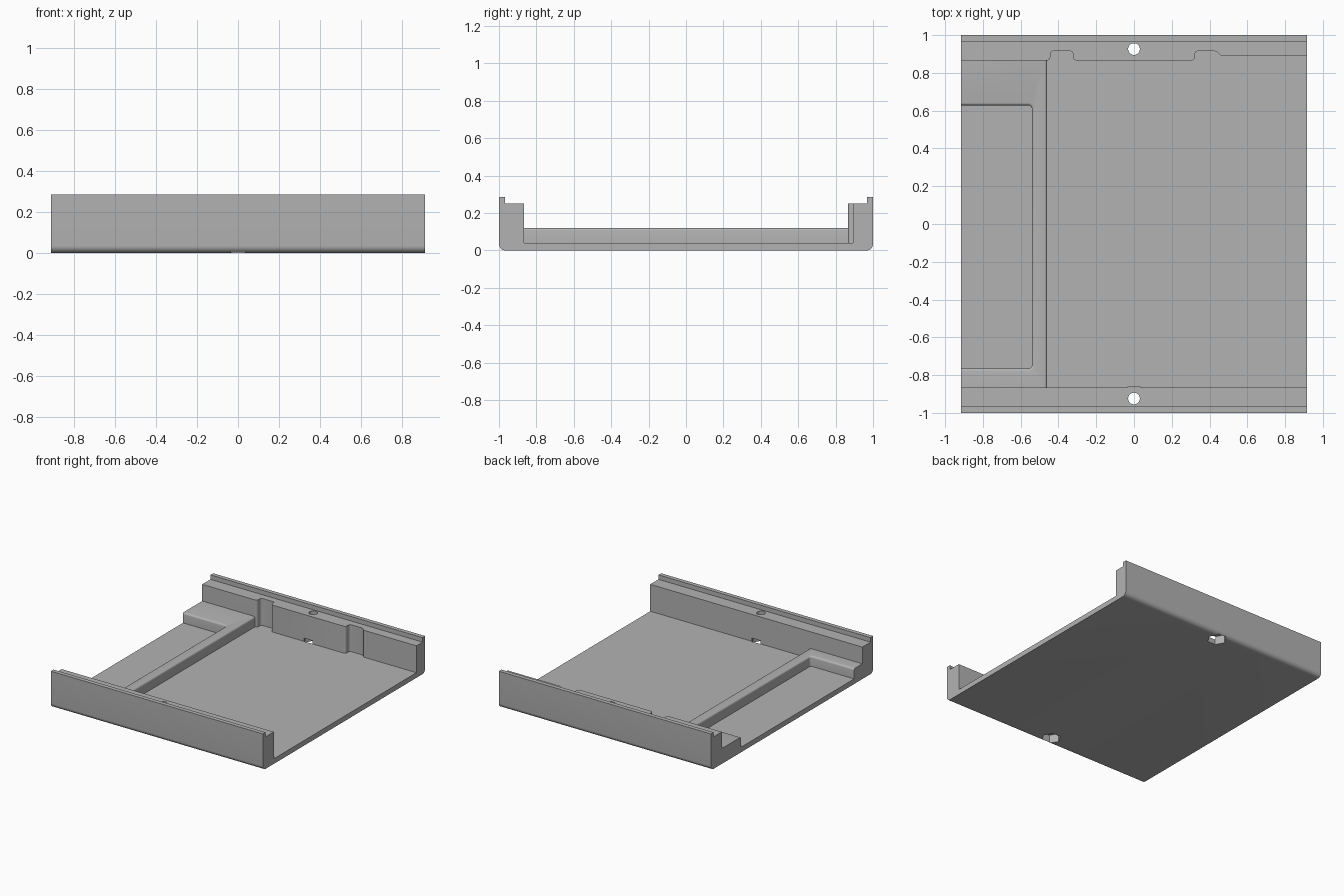
import bpy, bmesh, math

cube = bpy.data.objects.get("Cube")
if cube:
    bpy.data.objects.remove(cube, do_unlink=True)

grey = bpy.data.materials.new("plain grey")
grey.use_nodes = True
colour = (0.45, 0.45, 0.45, 1)
grey.diffuse_color = colour
grey.node_tree.nodes["Principled BSDF"].inputs["Base Color"].default_value = colour

HALF_X = 0.915      # half the width
INNER = 0.866       # inner face of the side walls
FLOOR = 0.04
SHELF = 0.25        # wall top below the outer lip
TOP = 0.285
LIP = 0.967


def prism(name, outline, low, high, rounds=()):
    """Extrude an outline upward; each round is (edge test, radius, segments)."""
    bm = bmesh.new()
    face = bm.faces.new([bm.verts.new((x, y, low)) for x, y in outline])
    new = bmesh.ops.extrude_face_region(bm, geom=[face])["geom"]
    for v in new:
        if isinstance(v, bmesh.types.BMVert):
            v.co.z = high
    bmesh.ops.recalc_face_normals(bm, faces=bm.faces)
    for test, radius, segments in rounds:
        picked = [e for e in bm.edges if test(e.verts[0].co, e.verts[1].co)]
        bmesh.ops.bevel(bm, geom=picked, offset=radius, segments=segments,
                        profile=0.5, affect='EDGES', clamp_overlap=True)
    mesh = bpy.data.meshes.new(name)
    bm.to_mesh(mesh)
    bm.free()
    mesh.materials.append(grey)
    ob = bpy.data.objects.new(name, mesh)
    bpy.context.collection.objects.link(ob)
    return ob


def combine(target, other, operation):
    mod = target.modifiers.new(other.name, 'BOOLEAN')
    mod.operation, mod.solver, mod.object = operation, 'EXACT', other
    bpy.context.view_layer.objects.active = target
    bpy.ops.object.modifier_apply(modifier=mod.name)
    bpy.data.objects.remove(other, do_unlink=True)


def upright(a, b):
    return abs(a.z - b.z) > 0.01


def polygon(y, radius, sides):
    return [(radius * math.cos(math.tau * i / sides),
             y + radius * math.sin(math.tau * i / sides)) for i in range(sides)]


# Tray: cross-section drawn in (y, z), swept along x, lower corners rounded
section = [(-1, 0), (1, 0), (1, TOP), (LIP, TOP), (LIP, FLOOR), (-INNER, FLOOR),
           (-INNER, SHELF), (-LIP, SHELF), (-LIP, TOP), (-1, TOP)]
tray = prism("tray", section, -HALF_X, HALF_X,
             [(lambda a, b: upright(a, b) and abs(a.y) < 0.001, 0.035, 8)])
for v in tray.data.vertices:
    v.co = (v.co.z, v.co.x, v.co.y)

# Back wall with two recesses and a thinner stretch on the left
contour = [(-HALF_X, 0.98), (-HALF_X, INNER), (-0.445, INNER), (-0.44, 0.916),
           (-0.325, 0.916), (-0.32, INNER), (0.32, INNER), (0.325, 0.916),
           (0.435, 0.916), (0.46, 0.892), (HALF_X, 0.892), (HALF_X, 0.98)]
back_wall = prism("back_wall", contour, 0.02, SHELF,
                  [(lambda a, b: upright(a, b) and abs(a.x) < 0.45, 0.014, 4)])
combine(tray, back_wall, 'UNION')

# Raised frame around the open side pocket
RIDGE, POCKET, PY0, PY1 = -0.46, -0.54, -0.765, 0.628
frame = [(-HALF_X, -0.9), (RIDGE, -0.9), (RIDGE, 0.88), (-HALF_X, 0.88),
         (-HALF_X, PY1), (POCKET, PY1), (POCKET, PY0), (-HALF_X, PY0)]


def pocket_corner(a, b):
    return upright(a, b) and abs(a.x - POCKET) < 0.001


def rounded_top(a, b):
    m = (a + b) / 2
    return min(a.z, b.z) > 0.119 and m.x > -0.9 and PY0 - 0.01 < m.y < PY1 + 0.01


ridge = prism("pocket_frame", frame, 0.02, 0.12,
              [(pocket_corner, 0.02, 4), (rounded_top, 0.014, 4)])
combine(tray, ridge, 'UNION')

# Screw holes with hexagonal nut pockets underneath
for y in (-0.924, 0.926):
    combine(tray, prism("screw_hole", polygon(y, 0.031, 32), -0.1, 0.4), 'DIFFERENCE')
    combine(tray, prism("nut_pocket", polygon(y, 0.07, 6), -0.1, 0.065), 'DIFFERENCE')

# Smooth the fillets, keep the hard edges
bpy.ops.object.select_all(action='DESELECT')
tray.select_set(True)
bpy.context.view_layer.objects.active = tray
bpy.ops.object.shade_smooth_by_angle(angle=math.radians(30))
